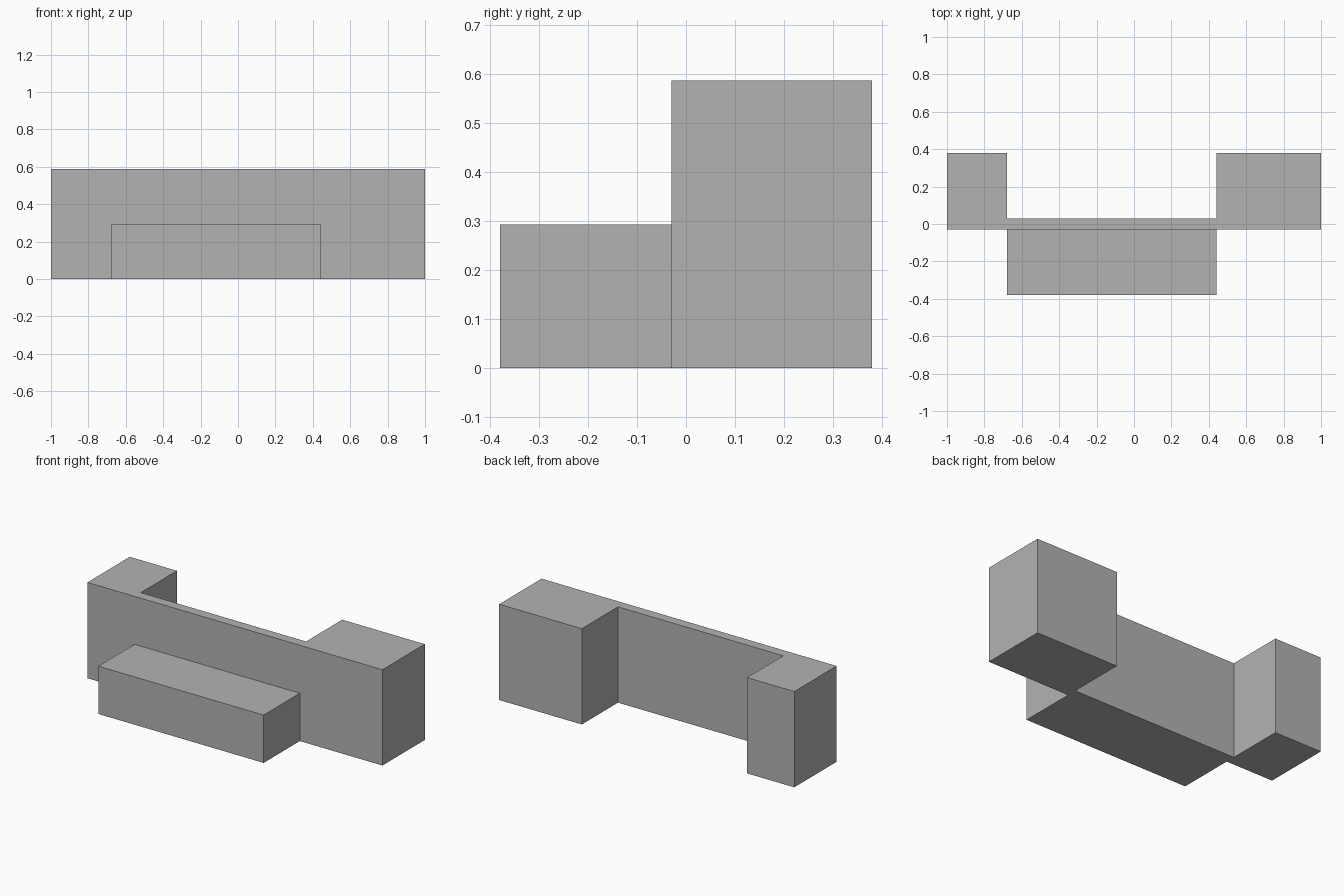
import bpy
import bmesh

old = bpy.data.objects.get("Cube")
if old:
    bpy.data.objects.remove(old, do_unlink=True)

grey = bpy.data.materials.new("plain grey")
grey.use_nodes = True
colour = (0.45, 0.45, 0.45, 1)
grey.diffuse_color = colour
grey.node_tree.nodes["Principled BSDF"].inputs["Base Color"].default_value = colour


def prism(name, outline, height):
    """Extrude a plan outline upward from the ground."""
    bm = bmesh.new()
    base = bm.faces.new([bm.verts.new((x, y, 0)) for x, y in outline])
    top = bmesh.ops.extrude_face_region(bm, geom=[base])["geom"]
    verts = [v for v in top if isinstance(v, bmesh.types.BMVert)]
    bmesh.ops.translate(bm, verts=verts, vec=(0, 0, height))
    bmesh.ops.recalc_face_normals(bm, faces=bm.faces)
    mesh = bpy.data.meshes.new(name)
    bm.to_mesh(mesh)
    bm.free()
    mesh.materials.append(grey)
    obj = bpy.data.objects.new(name, mesh)
    bpy.context.collection.objects.link(obj)
    return obj


front, step, wall_back, back = -0.38, -0.03, 0.03, 0.38
right, left = -0.68, 0.44

# Tall wall with a wing at each end, one U-shaped plan
prism("wall_with_wings", [(-1, step), (1, step), (1, back), (left, back),
                          (left, wall_back), (right, wall_back),
                          (right, back), (-1, back)], 0.587)

# Low block in front of the wall
prism("front_block", [(right, front), (left, front),
                      (left, step), (right, step)], 0.293)
